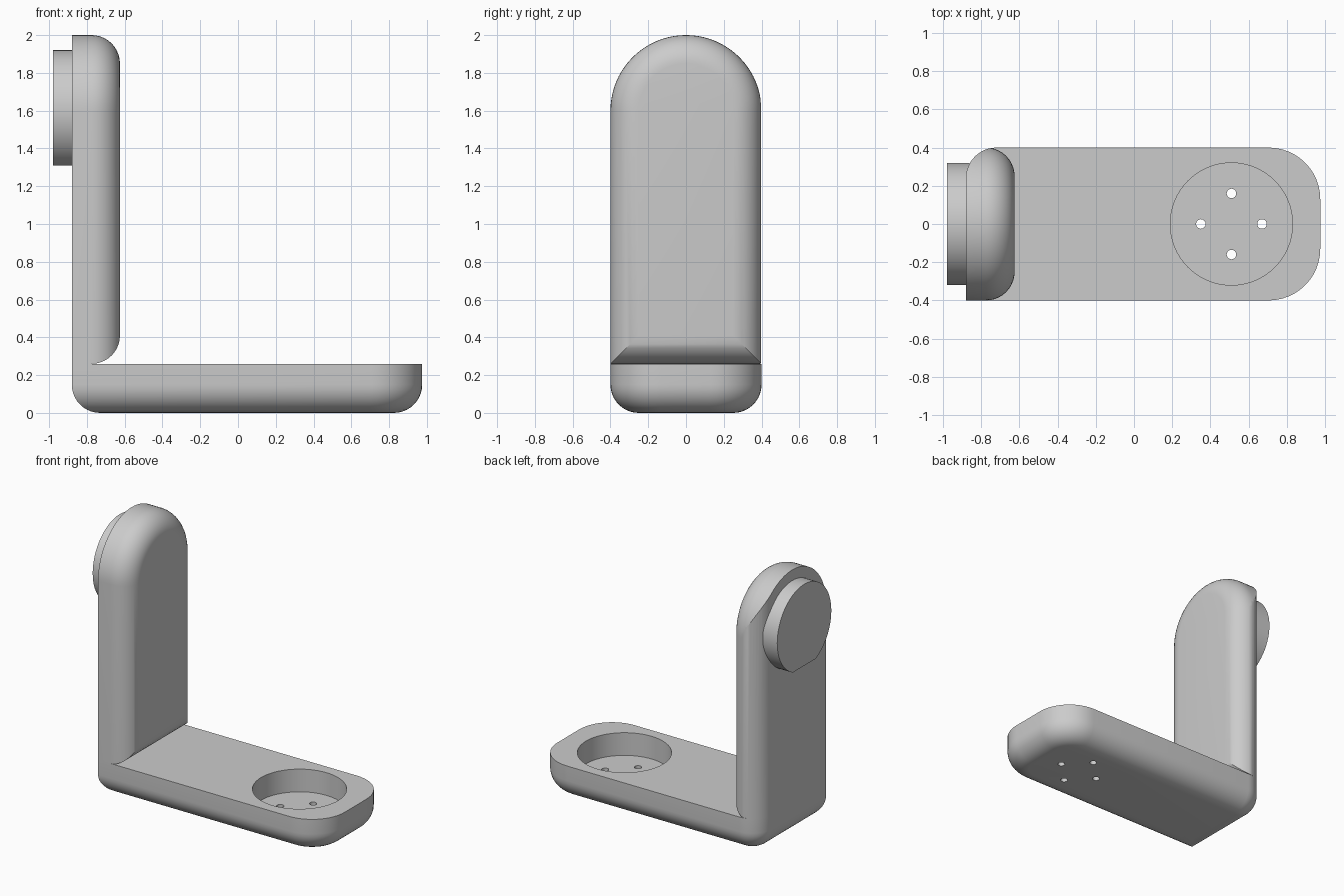
import bpy, bmesh
from math import sin, cos, pi, sqrt
from mathutils import Vector

if "Cube" in bpy.data.objects:
    bpy.data.objects.remove(bpy.data.objects["Cube"], do_unlink=True)

grey = bpy.data.materials.new("plain grey")
grey.use_nodes = True
colour = (0.6, 0.6, 0.6, 1)
grey.diffuse_color = colour
for node in grey.node_tree.nodes:
    if node.type == 'BSDF_PRINCIPLED':
        node.inputs["Base Color"].default_value = colour

X0, X1, ARM_X = -0.88, 0.975, -0.625   # back face, free end, inner arm face
W, BASE_Z, TOP = 0.4, 0.26, 2.0        # half width, base top, arm top
FILLET, BACK_FILLET, END_R = 0.15, 0.16, 0.27


def arc(cx, cy, r, a0, a1, n=12):
    """Points on a circle between two angles given in units of pi."""
    return [(cx + r * cos(pi * (a0 + (a1 - a0) * i / n)),
             cy + r * sin(pi * (a0 + (a1 - a0) * i / n))) for i in range(n + 1)]


def prism(name, outline, axis, lo, hi, round_edge=None):
    """Extrude an outline along x or z; optionally fillet chosen edges."""
    def place(p, t):
        return Vector((t, p[0], p[1])) if axis == 'x' else Vector((p[0], p[1], t))
    bm = bmesh.new()
    face = bm.faces.new([bm.verts.new(place(p, lo)) for p in outline])
    ext = bmesh.ops.extrude_face_region(bm, geom=[face])
    bmesh.ops.translate(bm, vec=place((0, 0), hi - lo),
                        verts=[g for g in ext["geom"] if isinstance(g, bmesh.types.BMVert)])
    bmesh.ops.recalc_face_normals(bm, faces=bm.faces)
    if round_edge:
        edges = [e for e in bm.edges if all(round_edge(v.co) for v in e.verts)]
        bmesh.ops.bevel(bm, geom=edges, offset=FILLET, offset_type='OFFSET',
                        segments=10, profile=0.5, affect='EDGES', clamp_overlap=False)
    mesh = bpy.data.meshes.new(name)
    bm.to_mesh(mesh)
    bm.free()
    mesh.materials.append(grey)
    obj = bpy.data.objects.new(name, mesh)
    bpy.context.collection.objects.link(obj)
    return obj


def activate(obj):
    bpy.ops.object.select_all(action='DESELECT')
    obj.select_set(True)
    bpy.context.view_layer.objects.active = obj


def cut(obj, cutter, operation='DIFFERENCE'):
    cutter.hide_render = True
    mod = obj.modifiers.new("cut", 'BOOLEAN')
    mod.operation, mod.object, mod.solver = operation, cutter, 'EXACT'
    activate(obj)
    bpy.ops.object.modifier_apply(modifier=mod.name)
    bpy.data.objects.remove(cutter, do_unlink=True)


# Base: long plate with rounded free end and filleted underside
back_corner = arc(X0 + BACK_FILLET, W - BACK_FILLET, BACK_FILLET, 0.5, 1)
plan = ([(X0, -W)] + arc(X1 - END_R, -W + END_R, END_R, -0.5, 0)
        + arc(X1 - END_R, W - END_R, END_R, 0, 0.5) + back_corner)
base = prism("base_plate", plan, 'z', 0, BASE_Z, lambda v: v.z < 0.001)

# Round recess and four through holes in the base
RX = 0.51
cut(base, prism("recess_cutter", arc(RX, 0, 0.32, 0, 2, 64)[:-1], 'z', 0.09, 0.5))
for k in range(4):
    hx, hy = RX + 0.16 * cos(k * pi / 2), 0.16 * sin(k * pi / 2)
    cut(base, prism("hole_cutter", arc(hx, hy, 0.025, 0, 2, 16)[:-1], 'z', -0.1, 0.2))

# Arm: arched upright, filleted around its inner face
arch = [(-W, BASE_Z), (W, BASE_Z)] + arc(0, TOP - W, W, 0, 1, 40)
arm = prism("upright_arm", arch, 'x', X0, ARM_X,
            lambda v: v.x > ARM_X - 0.001 and (v.z > BASE_Z + 0.001 or abs(v.y) > W - 0.001))
# the floor edge stays square, so trim the arm back to the base top
# and round its one rear upright edge
keep = [(X0 - 0.0, -1), (0, -1), (0, 1), (X0 + BACK_FILLET, 1)] + back_corner
bm = bmesh.new()
bm.from_mesh(arm.data)
bm.free()
cut(arm, prism("arm_trim", keep, 'z', BASE_Z, TOP + 0.5), 'INTERSECT')

# Mounting disc on the rear face, flattened underneath
DZ, DR, FLAT = 1.6, 0.32, 0.29
half = sqrt(DR * DR - FLAT * FLAT)
disc_outline = [p for p in arc(0, DZ, DR, -0.5, 1.5, 64)[:-1] if p[1] > DZ - FLAT + 0.002]
disc_outline = [(half, DZ - FLAT)] + disc_outline + [(-half, DZ - FLAT)]
disc = prism("mounting_disc", disc_outline, 'x', -0.98, X0 + 0.02)

for obj in (base, arm, disc):
    activate(obj)
    bpy.ops.object.shade_smooth_by_angle(angle=pi / 6)
